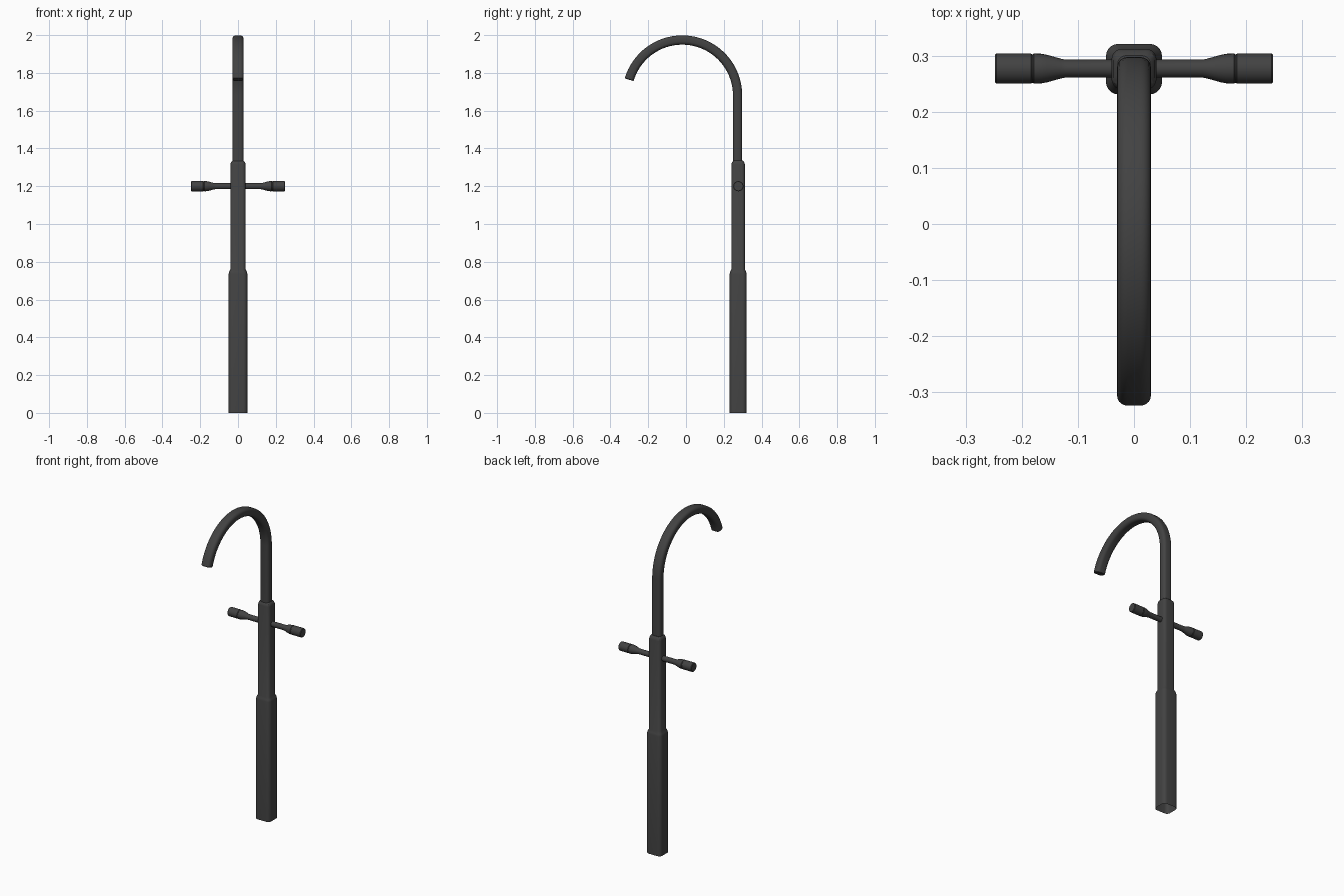
import bpy, bmesh, math
from mathutils import Vector, Matrix

if "Cube" in bpy.data.objects:
    bpy.data.objects.remove(bpy.data.objects["Cube"])

mat = bpy.data.materials.new("dark_metal")
mat.diffuse_color = (0.055, 0.055, 0.055, 1)
mat.use_nodes = True
mat.node_tree.nodes["Principled BSDF"].inputs["Base Color"].default_value = mat.diffuse_color


def rounded_rect(hx, hy, r, n=5):
    pts = []
    for k, (sx, sy) in enumerate([(1, 1), (-1, 1), (-1, -1), (1, -1)]):
        for i in range(n + 1):
            a = math.pi / 2 * (k + i / n)
            pts.append((sx * (hx - r) + r * math.cos(a), sy * (hy - r) + r * math.sin(a)))
    return pts


def loft(name, rings, cap_start, cap_end):
    bm = bmesh.new()
    loops = [[bm.verts.new(p) for p in ring] for ring in rings]
    n = len(loops[0])
    for a, b in zip(loops, loops[1:]):
        for i in range(n):
            j = (i + 1) % n
            bm.faces.new((a[i], a[j], b[j], b[i]))
    if cap_start:
        bm.faces.new(loops[0][::-1])
    if cap_end:
        bm.faces.new(loops[-1])
    me = bpy.data.meshes.new(name)
    bm.to_mesh(me)
    bm.free()
    me.materials.append(mat)
    ob = bpy.data.objects.new(name, me)
    bpy.context.collection.objects.link(ob)
    bpy.ops.object.select_all(action='DESELECT')
    ob.select_set(True)
    bpy.context.view_layer.objects.active = ob
    bpy.ops.object.shade_smooth_by_angle(angle=math.radians(35))
    return ob


# Stepped post, open at the bottom
PY = 0.276
steps = [(0, .05, .045, .022), (.735, .05, .045, .022), (.747, .047, .042, .02),
         (.76, .04, .036, .018), (1.315, .04, .036, .018), (1.328, .037, .032, .016),
         (1.336, .029, .024, .014)]
loft("post", [[(x, PY + y, z) for x, y in rounded_rect(hx, hy, r)]
              for z, hx, hy, r in steps], False, True)

# Curved spout swept along a straight rise and an arc
CY, CZ, R = -0.02, 1.681, 0.293
END = math.radians(163)
N = 36


def spout_ring(ang, hx, hy, r, shift=0.0):
    out = Vector((0, math.cos(ang), math.sin(ang)))
    tan = Vector((0, -math.sin(ang), math.cos(ang)))
    c = Vector((0, CY, CZ)) + out * R + tan * shift
    return [c + Vector((x, 0, 0)) + out * y for x, y in rounded_rect(hx, hy, r)]


size = (.03, .0245, .018)
rings = [spout_ring(0, *size, shift=1.32 - CZ)]
rings += [spout_ring(END * i / N, *size) for i in range(N + 1)]
rings.append(spout_ring(END, .027, .0215, .015, shift=.003))
loft("spout", rings, True, True)

# Two mirrored turned handles
profile = [(0.0, .016), (.122, .016), (.130, .0175), (.155, .0245), (.166, .0265),
           (.178, .027), (.180, .0255), (.182, .0255), (.184, .027), (.245, .027), (.248, .0245)]
for side, rot in (("right", 0), ("left", math.pi)):
    rings = [[(x, r * math.cos(2 * math.pi * i / 24), r * math.sin(2 * math.pi * i / 24))
              for i in range(24)] for x, r in profile]
    ob = loft("handle_" + side, rings, False, True)
    ob.matrix_world = Matrix.Translation((0, .277, 1.2)) @ Matrix.Rotation(rot, 4, 'Z')
